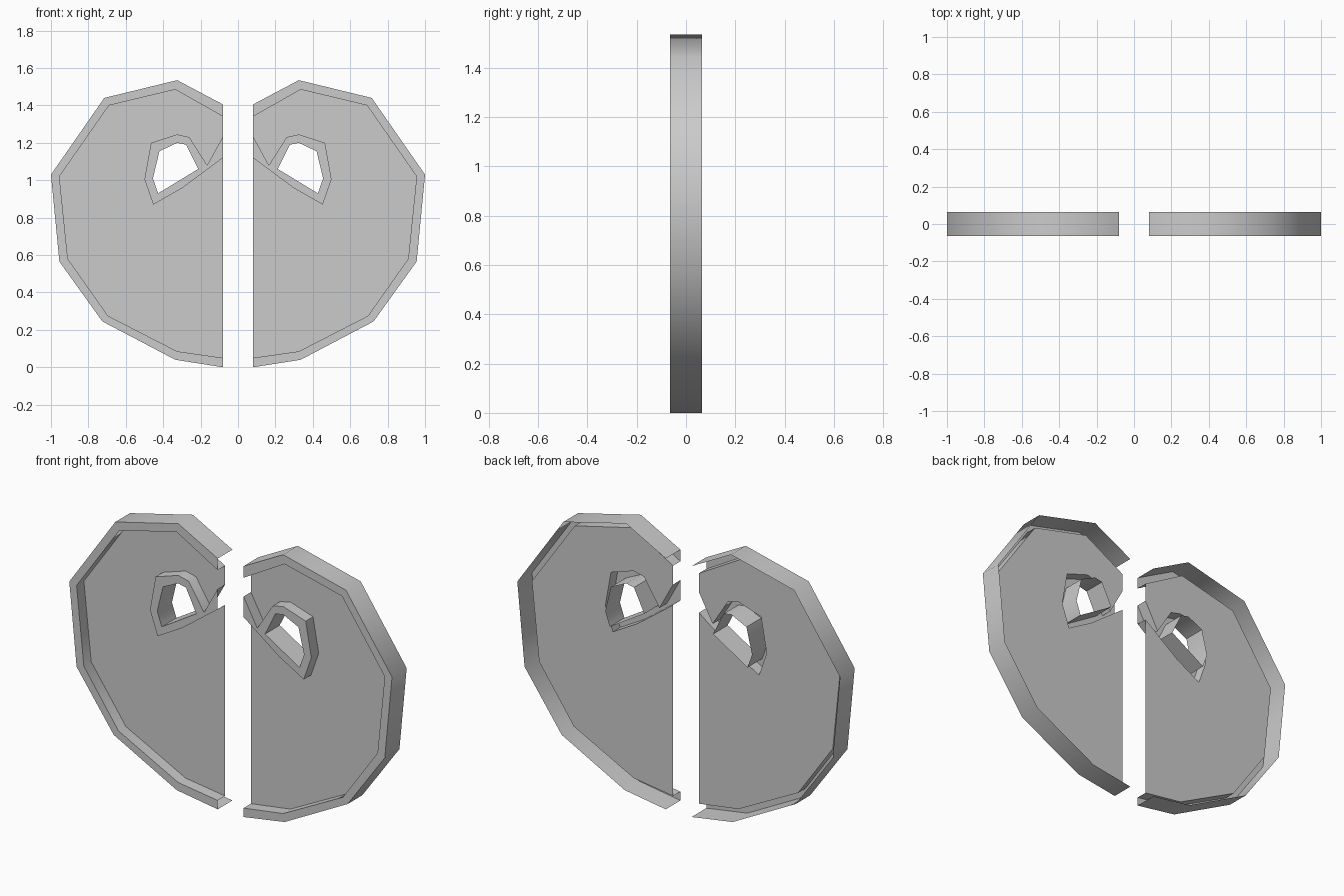
import bpy, bmesh

if "Cube" in bpy.data.objects:
    bpy.data.objects.remove(bpy.data.objects["Cube"])

FRONT, MID, BACK = -0.065, 0.0, 0.065

# Profiles of the right half as (x, z)
RIM_OUT = [(.08, 0), (.335, .04), (.725, .245), (.955, .565), (1, 1.03),
           (.715, 1.44), (.325, 1.535), (.08, 1.405)]
RIM_IN = [(.08, .05), (.325, .085), (.695, .275), (.91, .58), (.955, 1.02),
          (.69, 1.40), (.335, 1.485), (.08, 1.34)]
EYE_OUT = [(.08, 1.235), (.165, 1.08), (.26, 1.23), (.325, 1.245), (.465, 1.20),
           (.50, 1.005), (.453, .87), (.30, .957), (.08, 1.12)]
HOLE = [(.213, 1.06), (.277, 1.19), (.325, 1.20), (.42, 1.155), (.455, 1.01), (.427, .93)]

bm = bmesh.new()


def face(points):
    return bm.faces.new([bm.verts.new(p) for p in points])


def flat(path, y):
    return face([(x, y, z) for x, z in path])


def wall(path, y0, y1):
    for (ax, az), (bx, bz) in zip(path, path[1:]):
        face([(ax, y0, az), (bx, y0, bz), (bx, y1, bz), (ax, y1, az)])


def band(a, b, y):
    for i in range(min(len(a), len(b)) - 1):
        flat([a[i], a[i + 1], b[i + 1], b[i]], y)


# Rim: full-depth outside, front lip, inner step down to the panel, open back
wall(RIM_OUT, FRONT, BACK)
band(RIM_OUT, RIM_IN, FRONT)
wall(RIM_IN, FRONT, MID)

# Recessed panel
flat(RIM_IN + EYE_OUT, MID)

# Eye frame: outer step, front lip with bridge to the centre, full-depth hole
wall(EYE_OUT, FRONT, MID)
band(EYE_OUT[1:7], HOLE, FRONT)
flat([*EYE_OUT[6:], EYE_OUT[0], EYE_OUT[1], HOLE[0], HOLE[5]], FRONT)
wall(HOLE + HOLE[:1], FRONT, BACK)

# Weld and make the surface face the front
bmesh.ops.remove_doubles(bm, verts=bm.verts, dist=0.0005)
bmesh.ops.recalc_face_normals(bm, faces=bm.faces)
panel = max(bm.faces, key=lambda f: f.calc_area())
if panel.normal.y > 0:
    bmesh.ops.reverse_faces(bm, faces=bm.faces)

mesh = bpy.data.meshes.new("split_disc")
bm.to_mesh(mesh)
bm.free()
disc = bpy.data.objects.new("split_disc", mesh)
bpy.context.collection.objects.link(disc)

# Left half
mirror = disc.modifiers.new("Mirror", 'MIRROR')
mirror.use_mirror_merge = False

bpy.context.view_layer.objects.active = disc
disc.select_set(True)
bpy.ops.object.modifier_apply(modifier=mirror.name)
bpy.ops.object.shade_smooth_by_angle(angle=0.8)
